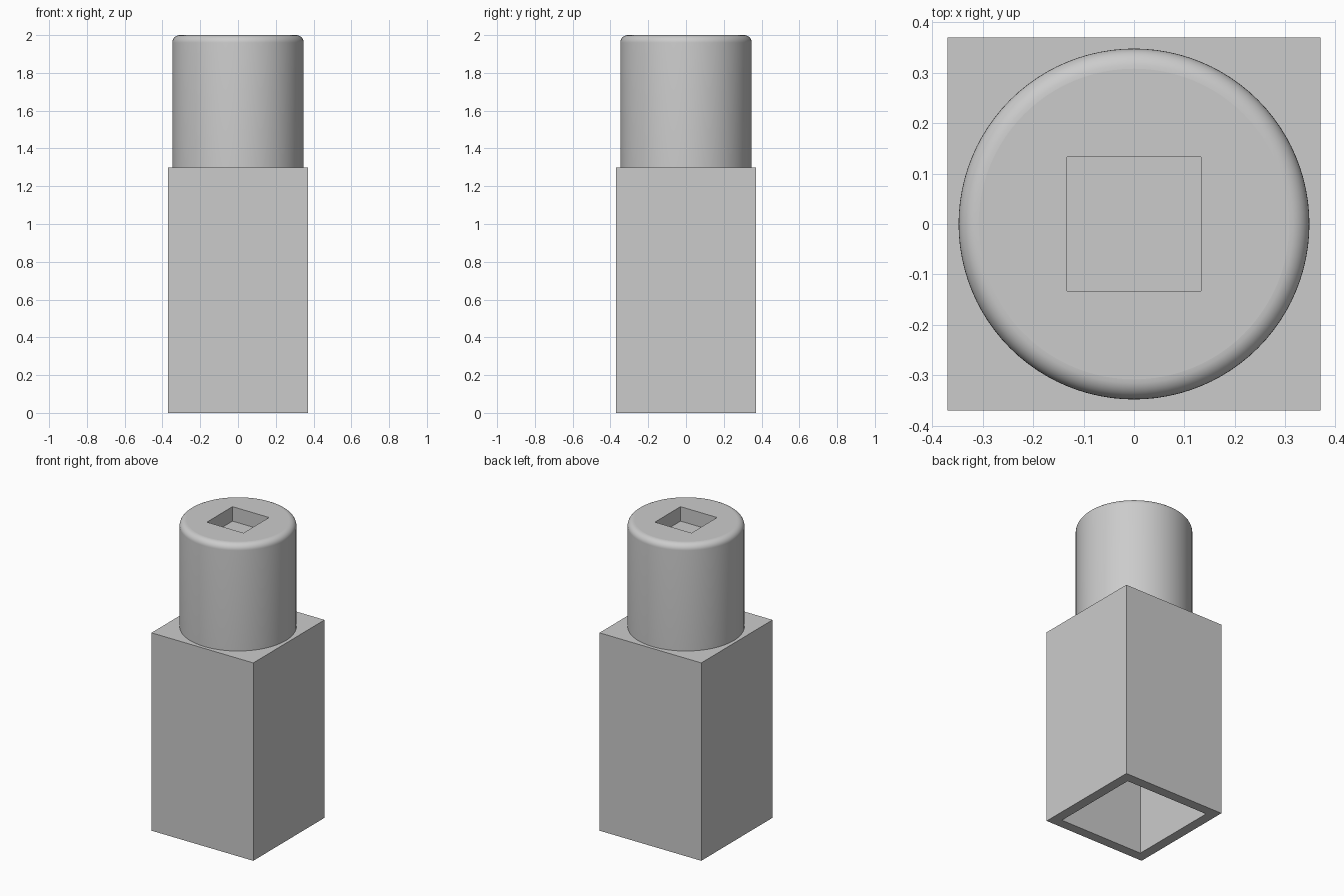
import bpy, bmesh, math
from mathutils import Vector

default = bpy.data.objects.get("Cube")
if default:
    bpy.data.objects.remove(default, do_unlink=True)

BODY_HALF, CAVITY_HALF, BODY_TOP, CAVITY_DEPTH = 0.37, 0.305, 1.3, 1.2
RADIUS, TOP, FILLET = 0.348, 2.0, 0.04
RECESS_HALF, RECESS_DEPTH = 0.133, 0.095
SIDES, ARC = 96, 8

steel = bpy.data.materials.new("light_grey")
steel.use_nodes = True
grey = (0.6, 0.6, 0.6, 1)
steel.diffuse_color = grey
steel.node_tree.nodes["Principled BSDF"].inputs["Base Color"].default_value = grey


def finish(bm, name):
    bmesh.ops.recalc_face_normals(bm, faces=bm.faces)
    mesh = bpy.data.meshes.new(name)
    bm.to_mesh(mesh)
    bm.free()
    mesh.materials.append(steel)
    obj = bpy.data.objects.new(name, mesh)
    bpy.context.collection.objects.link(obj)
    return obj


def ring(bm, radius, z, count, turn=0.0):
    step = 2 * math.pi / count
    return [bm.verts.new((radius * math.cos(i * step + turn),
                          radius * math.sin(i * step + turn), z)) for i in range(count)]


def bridge(bm, a, b, smooth=False):
    for i in range(len(a)):
        j = (i + 1) % len(a)
        bm.faces.new((a[i], a[j], b[j], b[i])).smooth = smooth


def square(bm, half, z):
    return ring(bm, half * math.sqrt(2), z, 4, math.pi / 4)


# Square body, hollow from below
bm = bmesh.new()
levels = [square(bm, h, z) for h, z in ((BODY_HALF, BODY_TOP), (BODY_HALF, 0),
                                        (CAVITY_HALF, 0), (CAVITY_HALF, CAVITY_DEPTH))]
for upper, lower in zip(levels, levels[1:]):
    bridge(bm, upper, lower)
bm.faces.new(levels[0])
bm.faces.new(levels[-1])
finish(bm, "square_body")

# Round head with a filleted rim
bm = bmesh.new()
profile = [(RADIUS, BODY_TOP)]
for i in range(ARC + 1):
    a = i / ARC * math.pi / 2
    profile.append((RADIUS - FILLET + FILLET * math.cos(a), TOP - FILLET + FILLET * math.sin(a)))
rings = [ring(bm, r, z, SIDES) for r, z in profile]
for lower, upper in zip(rings, rings[1:]):
    bridge(bm, lower, upper, True)
bm.faces.new(rings[0])

# Flat top around the square drive recess
rim, floor = square(bm, RECESS_HALF, TOP), square(bm, RECESS_HALF, TOP - RECESS_DEPTH)
bridge(bm, rim, floor)
bm.faces.new(floor)
per = SIDES // 4
for k in range(4):
    start = k * per + per // 2
    arc = [rings[-1][(start + i) % SIDES] for i in range(per + 1)]
    bm.faces.new(arc + [rim[(k + 1) % 4], rim[k]])
finish(bm, "round_head")
